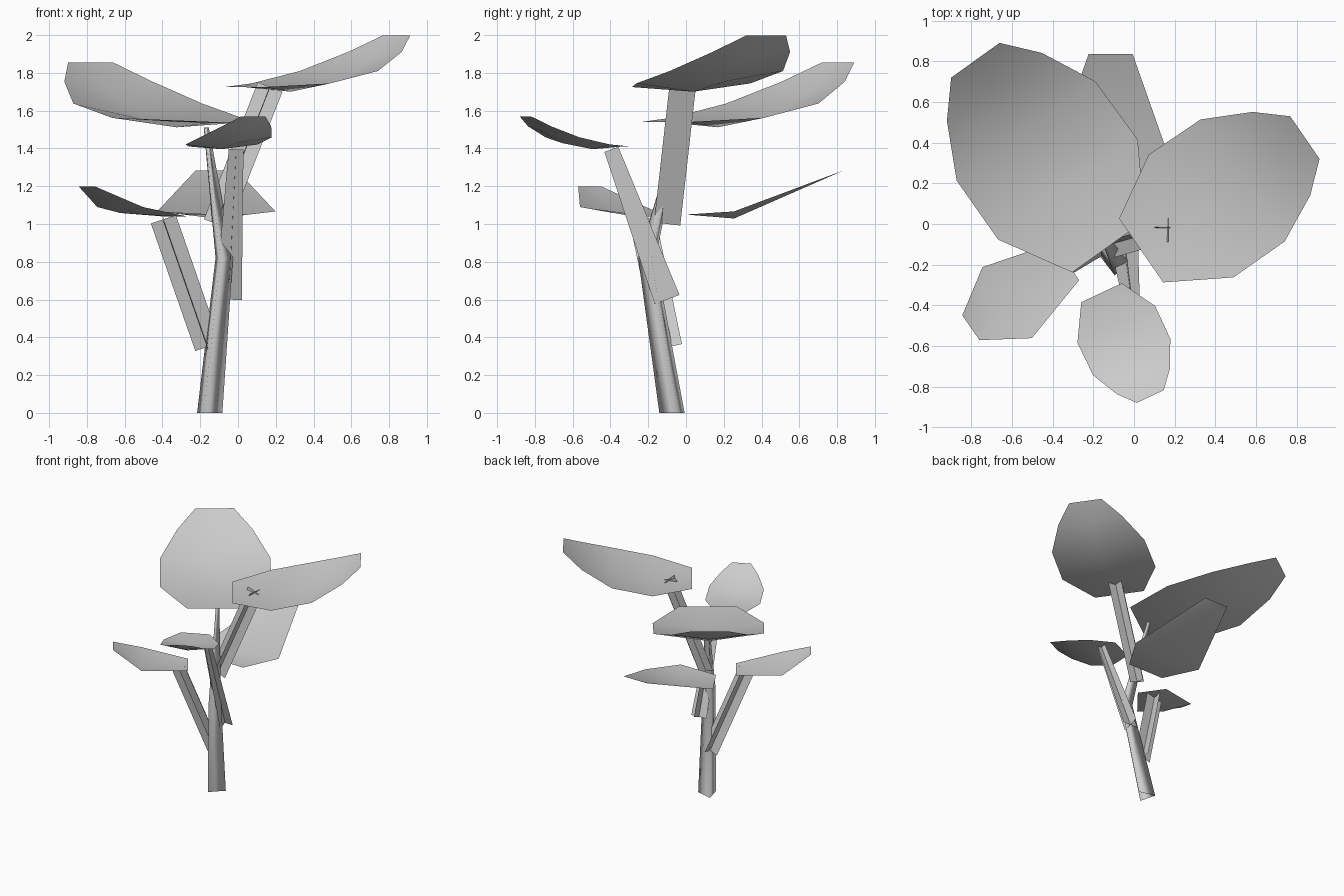
import bpy
import bmesh
import math
from mathutils import Vector

cube = bpy.data.objects.get("Cube")
if cube:
    bpy.data.objects.remove(cube, do_unlink=True)

grey = bpy.data.materials.new("plain_grey")
grey.use_nodes = True
grey.diffuse_color = (0.6, 0.6, 0.6, 1)
grey.node_tree.nodes["Principled BSDF"].inputs["Base Color"].default_value = (0.6, 0.6, 0.6, 1)


def finish(name, bm):
    mesh = bpy.data.meshes.new(name)
    bm.to_mesh(mesh)
    bm.free()
    mesh.materials.append(grey)
    for poly in mesh.polygons:
        poly.use_smooth = True
    obj = bpy.data.objects.new(name, mesh)
    bpy.context.collection.objects.link(obj)
    return obj


def bridge(bm, rows, closed=False):
    """Fill quads between successive rows of vertices."""
    for a, b in zip(rows, rows[1:]):
        n = len(a)
        for i in range(n if closed else n - 1):
            j = (i + 1) % n
            bm.faces.new((a[i], a[j], b[j], b[i]))


# Trunk: three-sided bent taper
def trunk(name, path):
    bm = bmesh.new()
    rings = []
    for x, y, z, r in path:
        angles = [math.radians(15 + 120 * k) for k in range(3)]
        rings.append([bm.verts.new((x + r * math.cos(a), y + r * math.sin(a), z))
                      for a in angles])
    bridge(bm, rings, closed=True)
    finish(name, bm)


# Branch: two flat strips crossing along one axis
def branch(name, bottom, top, width_bottom=0.14, width_top=0.14):
    bottom, top = Vector(bottom), Vector(top)
    axis = (top - bottom).normalized()
    side = axis.cross(Vector((1, 0, 0))).normalized()
    bm = bmesh.new()
    for d in (side, axis.cross(side)):
        rows = [[bm.verts.new(p + d * w * s) for s in (-0.5, 0.5)]
                for p, w in ((bottom, width_bottom), (top, width_top))]
        bridge(bm, rows)
    finish(name, bm)


# Leaf rows as fractions of length: distance, width, edge height, cup depth
LEAF_ROWS = [
    (0.0, 0.39, 0.0, 0.0),
    (0.305, 0.75, 0.02, 0.045),
    (0.62, 0.745, 0.087, 0.055),
    (0.857, 0.51, 0.19, 0.035),
    (1.0, 0.26, 0.28, 0.0),
]


# Leaf: cupped blade rising from base to tip
def leaf(name, base, tip, z, rows=range(5)):
    base, tip = Vector((*base, z)), Vector((*tip, z))
    along = tip - base
    across = Vector((-along.y, along.x, 0))
    up = Vector((0, 0, along.length))
    bm = bmesh.new()
    strips = []
    for t, w, h, cup in (LEAF_ROWS[i] for i in rows):
        centre = base + along * t + up * h
        strips.append([bm.verts.new(centre + across * (-w / 2)),
                       bm.verts.new(centre - up * cup),
                       bm.verts.new(centre + across * (w / 2))])
    bridge(bm, strips)
    bmesh.ops.recalc_face_normals(bm, faces=bm.faces)
    if sum(f.normal.z for f in bm.faces) < 0:
        bmesh.ops.reverse_faces(bm, faces=bm.faces)
    finish(name, bm)


trunk("trunk", [(-0.16, -0.064, 0, 0.08), (-0.08, -0.2, 0.82, 0.055),
                (-0.17, -0.03, 1.51, 0.016)])

branch("upper_branch", (-0.115, -0.1, 1.0), (0.17, -0.018, 1.725))
branch("lower_branch", (-0.16, -0.09, 0.35), (-0.395, -0.23, 1.025))
branch("front_branch", (-0.05, -0.1, 0.6), (-0.01, -0.395, 1.395), 0.14, 0.078)

leaf("top_leaf", (0.035, -0.13), (0.84, 0.425), 1.725)
leaf("large_leaf", (-0.125, -0.11), (-0.78, 0.805), 1.54)
leaf("front_leaf", (-0.16, -0.338), (0.08, -0.848), 1.41)
leaf("right_leaf", (-0.333, -0.185), (-0.802, -0.51), 1.04, (0, 2, 4))
leaf("back_leaf", (-0.115, 0.0), (-0.115, 0.835), 1.05, (0, 1, 4))
